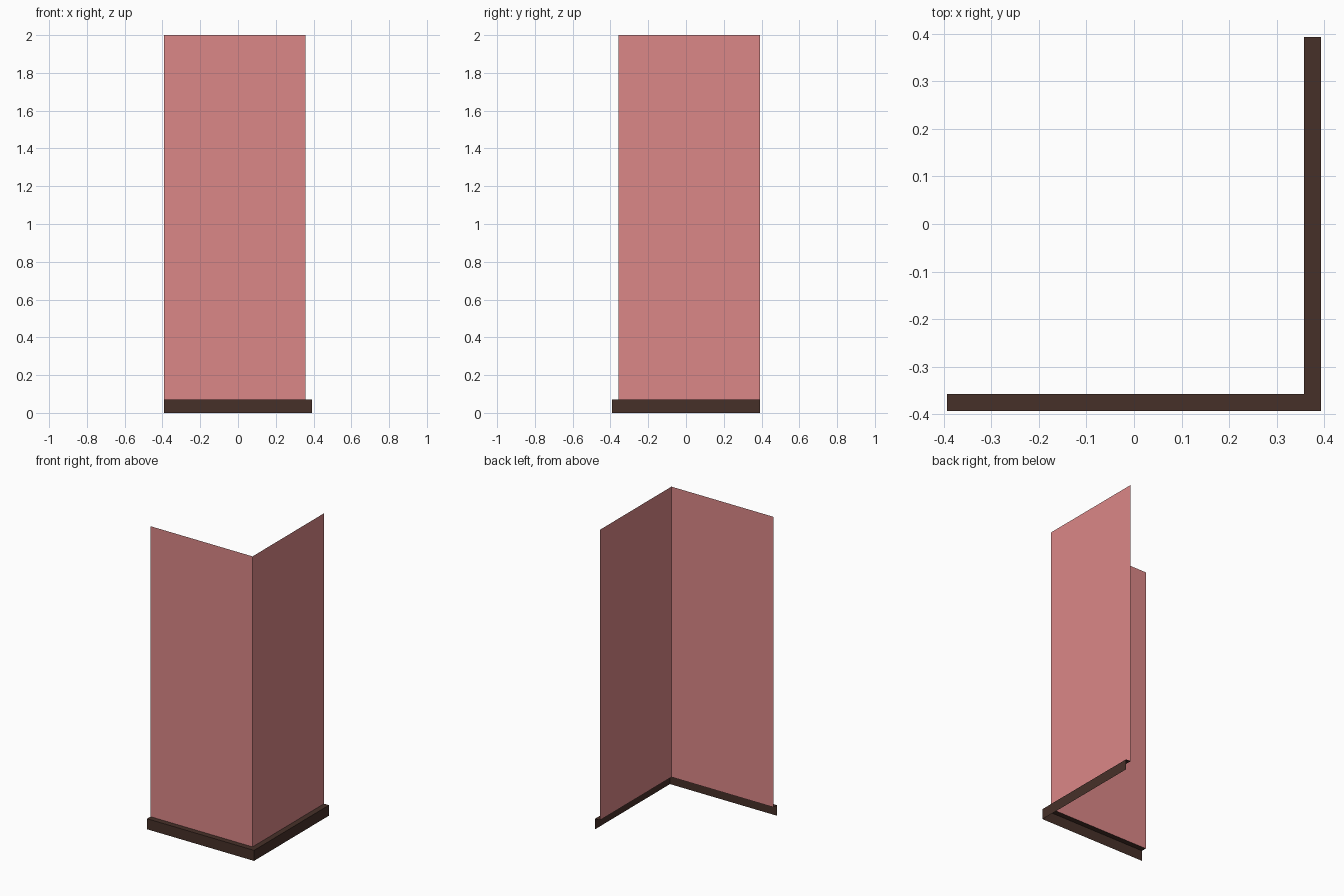
import bpy

if "Cube" in bpy.data.objects:
    bpy.data.objects.remove(bpy.data.objects["Cube"])

H = 2.0        # overall height
E = 0.393      # outer extent of the skirting
D = 0.036      # skirting depth
S = 0.07       # skirting height


def material(name, rgb):
    m = bpy.data.materials.new(name)
    m.diffuse_color = (*rgb, 1.0)
    m.use_nodes = True
    m.node_tree.nodes["Principled BSDF"].inputs["Base Color"].default_value = m.diffuse_color
    return m


def corner_sheet(name, profile, mat):
    """Sweep an open (inset, z) profile around the L-shaped corner, normals outward."""
    verts, faces = [], []
    for inset, z in profile:
        k = E - inset
        verts += [(-E, -k, z), (k, -k, z), (k, E, z)]
    for r in range(len(profile) - 1):
        for c in range(2):
            a = r * 3 + c
            faces.append((a, a + 1, a + 4, a + 3))
    me = bpy.data.meshes.new(name)
    me.from_pydata(verts, [], faces)
    me.materials.append(mat)
    ob = bpy.data.objects.new(name, me)
    bpy.context.collection.objects.link(ob)
    return ob


# Two thin walls meeting at the front right corner
corner_sheet("corner_wall", [(D, S), (D, H)], material("wall_pink", (0.71, 0.245, 0.245)))

# Open-backed skirting: front face and top ledge
corner_sheet("skirting_board", [(0, 0), (0, S), (D, S)],
             material("skirting_brown", (0.062, 0.03, 0.022)))
